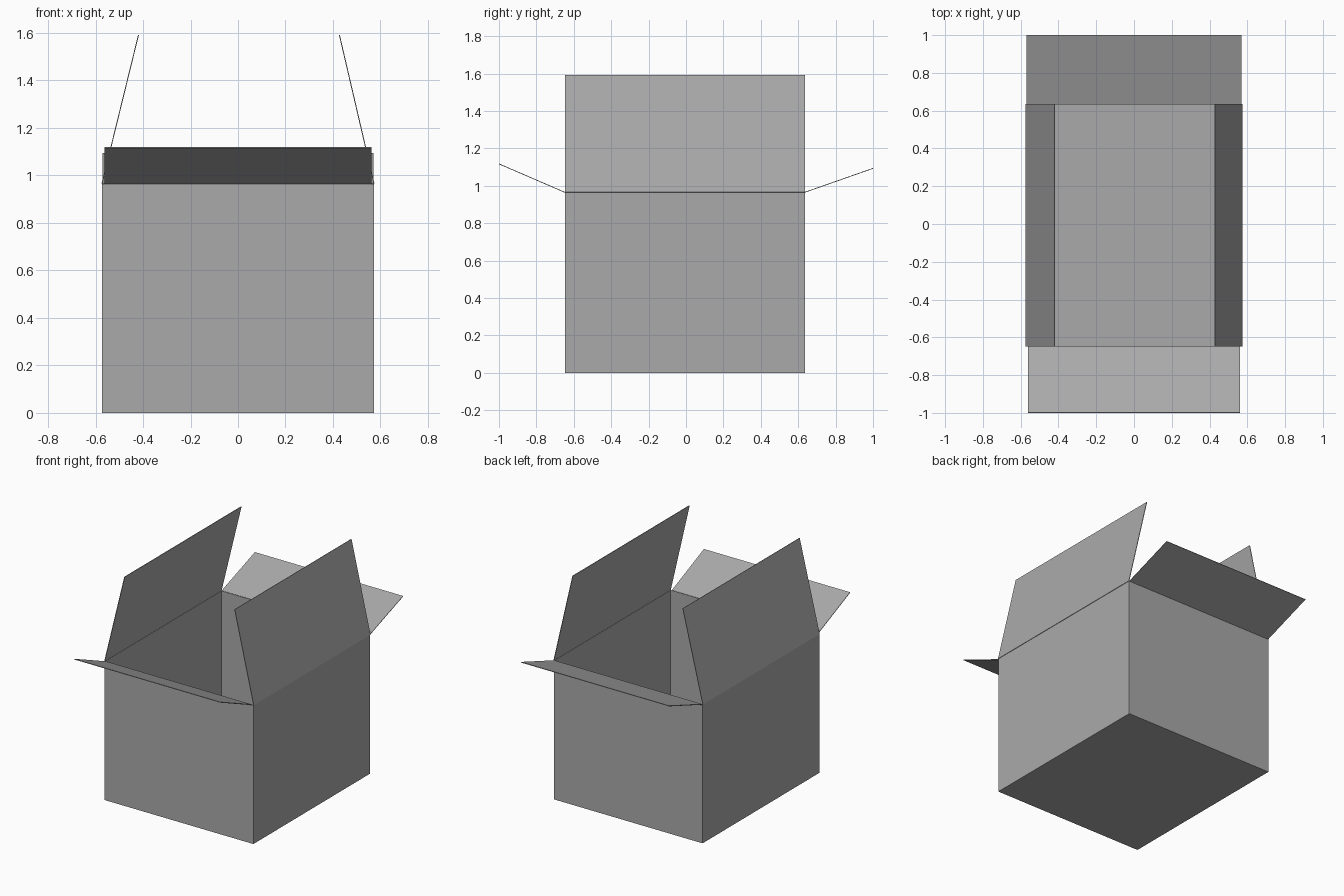
import bpy
import bmesh

if "Cube" in bpy.data.objects:
    bpy.data.objects.remove(bpy.data.objects["Cube"], do_unlink=True)

# Plain grey card
card = bpy.data.materials.new("grey_card")
card.use_nodes = True
grey = (0.4, 0.4, 0.4, 1)
card.diffuse_color = grey
shader = card.node_tree.nodes["Principled BSDF"]
shader.inputs["Base Color"].default_value = grey
shader.inputs["Roughness"].default_value = 0.8

X = 0.572
FRONT, BACK = -0.648, 0.635
RIM = 0.965
THICK = 0.004


def sheet(name, bm, offset):
    """Turn a bmesh surface into a thin card object."""
    mesh = bpy.data.meshes.new(name)
    bm.to_mesh(mesh)
    bm.free()
    mesh.materials.append(card)
    obj = bpy.data.objects.new(name, mesh)
    bpy.context.collection.objects.link(obj)
    solid = obj.modifiers.new("card_thickness", "SOLIDIFY")
    solid.thickness = THICK
    solid.offset = offset
    return obj


def flap(name, hinge_a, hinge_b, swing):
    """Rectangular flap: a hinge edge swept along a vector."""
    bm = bmesh.new()
    a, b = bm.verts.new(hinge_a), bm.verts.new(hinge_b)
    edge = bm.edges.new((a, b))
    out = bmesh.ops.extrude_edge_only(bm, edges=[edge])["geom"]
    moved = [g for g in out if isinstance(g, bmesh.types.BMVert)]
    bmesh.ops.translate(bm, verts=moved, vec=swing)
    return sheet(name, bm, 0)


# Open-topped box body
bm = bmesh.new()
bmesh.ops.create_cube(bm, size=1)
bmesh.ops.scale(bm, verts=bm.verts, vec=(2 * X, BACK - FRONT, RIM))
bmesh.ops.translate(bm, verts=bm.verts, vec=(0, (FRONT + BACK) / 2, RIM / 2))
lid = [f for f in bm.faces if f.normal.z > 0.5]
bmesh.ops.delete(bm, geom=lid, context="FACES_ONLY")
sheet("box_body", bm, -1)

# Front and back flaps leaning outward
flap("front_flap", (-0.562, FRONT, RIM), (0.562, FRONT, RIM), (0, -1 - FRONT, 0.152))
flap("back_flap", (-0.57, BACK, RIM), (0.57, BACK, RIM), (0, 1 - BACK, 0.128))

# Tall side flaps leaning inward
for name, side, lean in (("right_flap", -1, 0.154), ("left_flap", 1, 0.146)):
    x = side * (X + 0.001)
    flap(name, (x, FRONT, RIM), (x, BACK, RIM), (-side * lean, 0, 0.627))
